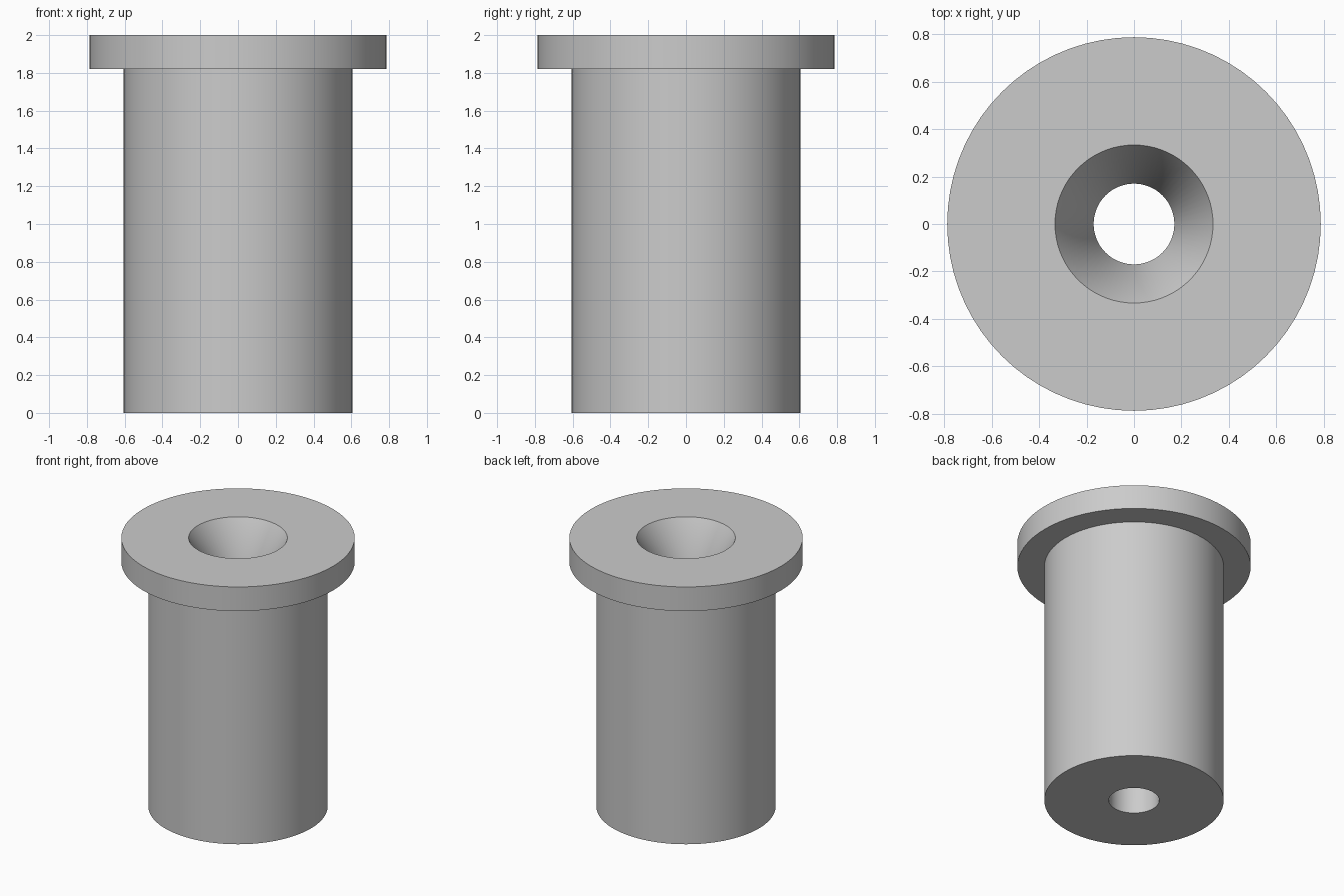
import bpy
import bmesh
import math

cube = bpy.data.objects.get("Cube")
if cube:
    bpy.data.objects.remove(cube, do_unlink=True)

SEGMENTS = 72

# Plain grey metal
steel = bpy.data.materials.new("grey_metal")
steel.use_nodes = True
colour = (0.6, 0.6, 0.6, 1)
steel.diffuse_color = colour
steel.node_tree.nodes["Principled BSDF"].inputs["Base Color"].default_value = colour

# Closed section (radius, height): bore, shaft, flanged head, conical mouth
section = [(0.17, 0), (0.605, 0), (0.605, 1.82), (0.787, 1.82),
           (0.787, 2), (0.333, 2), (0.17, 1.715)]


def lathe(name, profile, material):
    """Turn a closed section around the z axis."""
    bm = bmesh.new()
    verts = [bm.verts.new((r, 0, z)) for r, z in profile]
    edges = [bm.edges.new((v, verts[i - 1])) for i, v in enumerate(verts)]
    bmesh.ops.spin(bm, geom=verts + edges, cent=(0, 0, 0), axis=(0, 0, 1),
                   angle=math.tau, steps=SEGMENTS, use_merge=True)
    bmesh.ops.remove_doubles(bm, verts=bm.verts[:], dist=0.0001)
    bmesh.ops.recalc_face_normals(bm, faces=bm.faces[:])
    mesh = bpy.data.meshes.new(name)
    bm.to_mesh(mesh)
    bm.free()
    mesh.materials.append(material)
    obj = bpy.data.objects.new(name, mesh)
    bpy.context.collection.objects.link(obj)
    return obj


bushing = lathe("flanged_bushing", section, steel)

# Smooth round walls, crisp rims
bpy.ops.object.select_all(action="DESELECT")
bushing.select_set(True)
bpy.context.view_layer.objects.active = bushing
bpy.ops.object.shade_smooth_by_angle(angle=math.radians(32))
